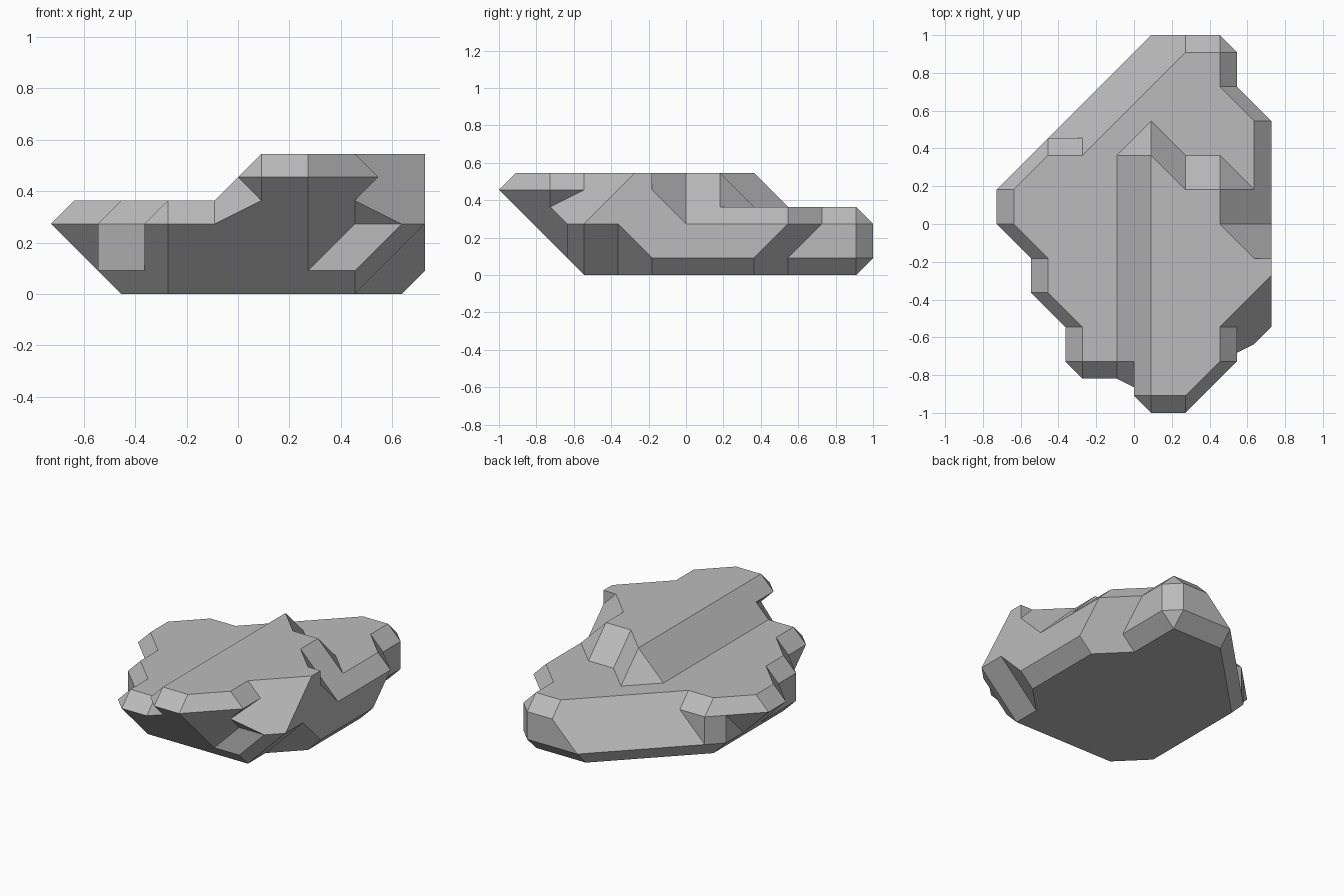
import bpy
import bmesh
from itertools import combinations
from mathutils import Matrix, Vector

UNIT = 1 / 11                      # the rock is laid out on a coarse grid
LIMITS = "x<8 -x<8 y<11 -y<11 z<6 -z<0 "

old = bpy.data.objects.get("Cube")
if old:
    bpy.data.objects.remove(old, do_unlink=True)


def parse(rule):
    """Turn a rule such as x-y+z<17 into a plane normal and an offset."""
    side, offset = rule.split("<")
    normal = [0 if a not in side else -1 if "-" + a in side else 1 for a in "xyz"]
    return Vector(normal), float(offset)


def chunk(name, rules):
    """Convex faceted chunk enclosed by the planes in the rules."""
    planes = [parse(r) for r in (LIMITS + rules).split()]
    corners = set()
    for trio in combinations(planes, 3):
        m = Matrix([n for n, d in trio])
        if abs(m.determinant()) < 0.5:
            continue
        p = m.inverted() @ Vector([d for n, d in trio])
        if all(n.dot(p) < d + 0.001 for n, d in planes):
            corners.add(tuple(round(c, 4) + 0.0 for c in p))
    bm = bmesh.new()
    for c in sorted(corners):
        bm.verts.new(c)
    bmesh.ops.remove_doubles(bm, verts=bm.verts, dist=0.01)
    hull = bmesh.ops.convex_hull(bm, input=bm.verts)
    spare = {v for v in hull["geom_interior"] + hull["geom_unused"]
             if isinstance(v, bmesh.types.BMVert)}
    bmesh.ops.delete(bm, geom=list(spare), context="VERTS")
    bmesh.ops.dissolve_limit(bm, angle_limit=0.01, verts=bm.verts, edges=bm.edges)
    bmesh.ops.recalc_face_normals(bm, faces=bm.faces)
    mesh = bpy.data.meshes.new(name)
    bm.to_mesh(mesh)
    bm.free()
    obj = bpy.data.objects.new(name, mesh)
    bpy.context.collection.objects.link(obj)
    return obj


# Main high block with its sloping left flank
rock = chunk("rock", "-x+z<5 -x+y+z<9 x+y+z<11 -x-y+z<13 x-y+z<17 x-y-z<9 "
             "-y-z<6 -x-z<5 -x-y-z<9 x-z<7 -x-y<10")

parts = {
    # Low shelf running round the left and back
    "shelf": "z<4 x+z<11 x+y+z<17 x+y-z<11 -x+y+z<11 -x+y-z<9 -x-z<5 x-z<7 -x<6 "
             "-x+z<9 -x-y+z<13 -x-y<10 -x-y-z<9 x-y-z<9 x-y+z<17 -y-z<6 y<10",
    # Shoulder behind the high block
    "shoulder": "-z<-3 y+z<8 x+z<11 x+y+z<13 -x+z<5 -y<1",
    # Back lobe
    "back_lobe": "z<4 x<6 -x<6 -y<0 x-z<5 y-z<10 x+z<9 y+z<14 x+y<16 x+y+z<19 "
                 "x+y-z<15 -x+y+z<11 -x+y-z<9 -x-z<5",
    # Overhanging front nose
    "nose": "-x+z<5 x-y+z<19 x+z<11 x-z<1 x-y-z<9 -y-z<6 -x-y-z<5 -x-z<-5 "
            "-x-y+z<15 -y+z<16 y<-6",
    # Foot and ledge under the front left corner
    "foot": "-y<7 x-y-z<11 x-z<5 x-y+z<17 -x<-3 y<-2 z<4 -y-z<6",
    "ledge": "-y-z<4 x-y-z<11 x-z<5 x-y+z<17 -x<-3 y<-2",
    # Lobes along the right side
    "front_lobe": "-x<4 -y+z<12 -x-y+z<15 -x-y-z<9 -y-z<6 z<4 x<1 -x+z<7 y<-4",
    "side_lobe": "-x+z<11 -x-y+z<11 -x-y-z<5 -x+y-z<7 -x+y+z<13 -x-z<5 z<4 x<-5",
    "back_knob": "y<5 y+z<8 -x+y<10 -x+y+z<13 -x<6 z<4 -x+y-z<9 -x-z<5 x<0 -y<0",
}

# Fuse all chunks into one solid
cutters = []
for name, rules in parts.items():
    obj = chunk(name, rules)
    obj.hide_render = True
    mod = rock.modifiers.new(name, "BOOLEAN")
    mod.operation = "UNION"
    mod.solver = "EXACT"
    mod.object = obj
    cutters.append(obj)
bpy.context.view_layer.update()
graph = bpy.context.evaluated_depsgraph_get()
solid = bpy.data.meshes.new_from_object(rock.evaluated_get(graph))
rock.modifiers.clear()
rock.data = solid
for obj in cutters:
    bpy.data.objects.remove(obj, do_unlink=True)

# Clean flat facets and scale to size
bm = bmesh.new()
bm.from_mesh(solid)
bmesh.ops.remove_doubles(bm, verts=bm.verts, dist=0.01)
bmesh.ops.dissolve_limit(bm, angle_limit=0.02, verts=bm.verts, edges=bm.edges)
bmesh.ops.recalc_face_normals(bm, faces=bm.faces)
bmesh.ops.scale(bm, vec=(UNIT, UNIT, UNIT), verts=bm.verts)
bm.to_mesh(solid)
bm.free()

# Plain grey stone
stone = bpy.data.materials.new("grey_stone")
stone.use_nodes = True
grey = (0.5, 0.5, 0.5, 1)
stone.diffuse_color = grey
stone.node_tree.nodes["Principled BSDF"].inputs["Base Color"].default_value = grey
solid.materials.clear()
solid.materials.append(stone)
for face in solid.polygons:
    face.use_smooth = False
    face.material_index = 0
